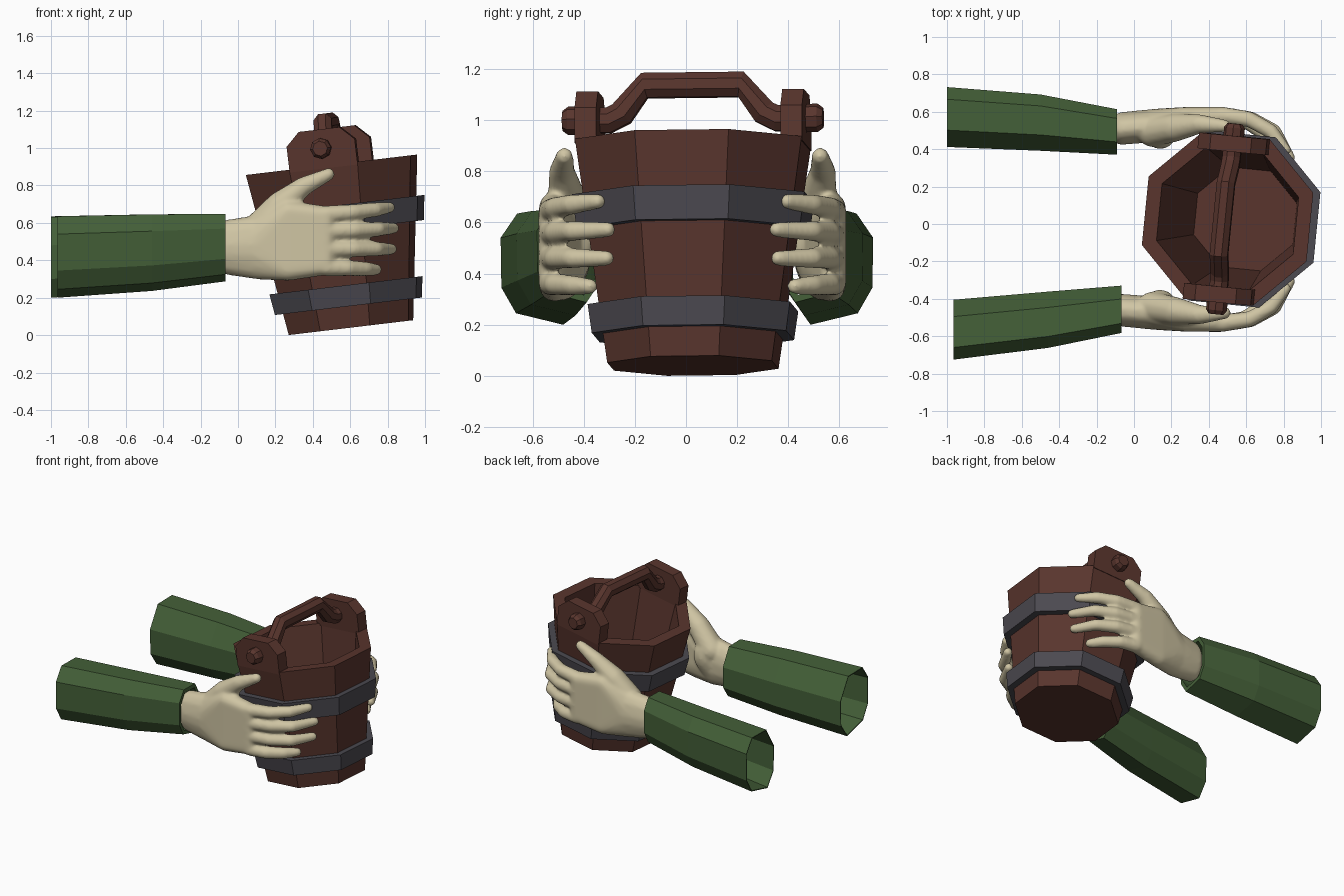
import bpy, bmesh, math
from mathutils import Matrix, Vector

if "Cube" in bpy.data.objects:
    bpy.data.objects.remove(bpy.data.objects["Cube"])

def material(name, rgb):
    m = bpy.data.materials.new(name)
    m.diffuse_color = (*rgb, 1)
    m.use_nodes = True
    m.node_tree.nodes["Principled BSDF"].inputs["Base Color"].default_value = m.diffuse_color
    return m

WOOD = material("brown wood", (0.098, 0.035, 0.026))
IRON = material("dark iron", (0.070, 0.066, 0.079))
CLOTH = material("green cloth", (0.058, 0.117, 0.040))
SKIN = material("pale skin", (0.63, 0.56, 0.37))

# Bucket frame: turned a little, then tipped back towards the arms
TILT = (Matrix.Translation((0.604, 0.027, 0.04)) @ Matrix.Rotation(math.radians(-6.8), 4, 'Y')
        @ Matrix.Rotation(math.radians(-5.7), 4, 'Z'))

def finish(name, bm, mat, matrix=None):
    bmesh.ops.recalc_face_normals(bm, faces=bm.faces)
    if matrix:
        bmesh.ops.transform(bm, matrix=matrix, verts=bm.verts)
    me = bpy.data.meshes.new(name)
    bm.to_mesh(me)
    bm.free()
    me.materials.append(mat)
    ob = bpy.data.objects.new(name, me)
    bpy.context.collection.objects.link(ob)
    return ob

def loft(name, rings, mat, wrap=False, matrix=None):
    """Skin a list of rings; cap the ends, or join last ring to first."""
    bm = bmesh.new()
    vs = [[bm.verts.new(p) for p in r] for r in rings]
    n = len(rings[0])
    pairs = list(zip(vs, vs[1:])) + ([(vs[-1], vs[0])] if wrap else [])
    for a, b in pairs:
        for i in range(n):
            j = (i + 1) % n
            bm.faces.new((a[i], a[j], b[j], b[i]))
    if not wrap:
        bm.faces.new(vs[0])
        bm.faces.new(vs[-1])
    return finish(name, bm, mat, matrix)

def octagon(r, z):
    return [(r * math.cos(a), r * math.sin(a), z)
            for a in (math.pi / 8 + k * math.pi / 4 for k in range(8))]

TOP = 0.877

def wall(z):
    return 0.350 + 0.132 * z / TOP

# Bucket body with hollow inside
loft("bucket_body", [octagon(wall(0), 0), octagon(wall(TOP), TOP),
                     octagon(0.40, TOP), octagon(0.29, 0.08)], WOOD, matrix=TILT)

# Iron hoops
for name, lo, hi in (("lower_hoop", 0.115, 0.228), ("upper_hoop", 0.525, 0.658)):
    loft(name, [octagon(wall(lo) + 0.046, lo), octagon(wall(hi) + 0.046, hi),
                octagon(wall(hi) - 0.02, hi), octagon(wall(lo) - 0.02, lo)],
         IRON, wrap=True, matrix=TILT)

# Ears rise flush from the staves; knobs pin the handle to them
EAR = [(-0.184, TOP - 0.015), (0.184, TOP - 0.015), (0.184, 1.0),
       (0.11, 1.072), (-0.11, 1.072), (-0.184, 1.0)]
for side, s in (("near", -1), ("far", 1)):
    loft(side + "_ear", [[(x, s * y, z) for x, z in EAR] for y in (0.362, 0.447)], WOOD, matrix=TILT)
    knob = [[(r * math.cos(k * math.pi / 4), s * y, 0.97 + r * math.sin(k * math.pi / 4)) for k in range(8)]
            for y, r in ((0.43, 0.056), (0.49, 0.056), (0.512, 0.04))]
    loft(side + "_handle_knob", knob, WOOD, matrix=TILT)

# Bent carrying handle
half = [(0.44, 0.97), (0.33, 0.97), (0.28, 0.995), (0.19, 1.105)]
path = [(-y, z) for y, z in half] + half[::-1]
rings = []
for i, (y, z) in enumerate(path):
    a, b = path[max(i - 1, 0)], path[min(i + 1, len(path) - 1)]
    t = Vector((b[0] - a[0], b[1] - a[1])).normalized()
    ring = []
    for k in range(8):
        ang = math.pi / 8 + k * math.pi / 4
        u, v = 0.052 * math.cos(ang), 0.054 * math.sin(ang)
        ring.append((u, y - t.y * v, z + t.x * v))
    rings.append(ring)
loft("handle", rings, WOOD, matrix=TILT)

# Sleeves: faceted tubes, open at the elbow and turned in at the wrist
SECTION = [(-0.095, 0.215), (-0.16, 0.12), (-0.157, -0.075), (-0.10, -0.175),
           (0.085, -0.22), (0.155, -0.12), (0.16, 0.06), (0.07, 0.212)]

def sleeve(name, side, stations):
    def ring(st, f):
        x, y, z, sy, sz = st
        return [(x, y - side * a * sy * f, z + b * sz * f) for a, b in SECTION]
    outer = [ring(s, 1) for s in stations]
    inner = [ring(s, f) for s, f in zip(stations, (0.97, 0.95, 0.84))]
    loft(name, outer + inner[::-1], CLOTH, wrap=True)

sleeve("near_sleeve", -1, [(-0.965, -0.565, 0.42, 1, 1), (-0.46, -0.512, 0.443, 0.94, 0.94),
                           (-0.067, -0.456, 0.47, 0.79, 0.83)])
sleeve("far_sleeve", 1, [(-1.0, 0.572, 0.42, 1, 1), (-0.50, 0.542, 0.443, 0.94, 0.94),
                         (-0.09, 0.492, 0.47, 0.76, 0.83)])

# Hands: each is a set of blobs hulled in groups, then fused and smoothed
def blob(c, r):
    pts = []
    for i in range(80):
        h = 1 - 2 * (i + 0.5) / 80
        a, q = i * 2.39996, math.sqrt(1 - h * h)
        pts.append(Vector((c[0] + r[0] * q * math.cos(a), c[1] + r[1] * q * math.sin(a), c[2] + r[2] * h)))
    return pts

def hull(target, blobs):
    bm = bmesh.new()
    for c, r in blobs:
        for p in blob(c, r):
            bm.verts.new(p)
    bmesh.ops.convex_hull(bm, input=bm.verts)
    bmesh.ops.delete(bm, geom=[v for v in bm.verts if not v.link_faces], context='VERTS')
    me = bpy.data.meshes.new("piece")
    bm.to_mesh(me)
    bm.free()
    target.from_mesh(me)
    bpy.data.meshes.remove(me)

# (tip x, tip y, base z, tip z)
FINGERS = [(0.83, -0.345, 0.645, 0.683), (0.852, -0.305, 0.555, 0.572),
           (0.84, -0.31, 0.46, 0.46), (0.76, -0.375, 0.362, 0.35)]

def hand(name, mirror):
    bm = bmesh.new()
    # wrist, heel, thumb pad and palm
    wrist = ((-0.07, -0.46, 0.47), (0.06, 0.088, 0.148))
    heel = ((0.1, -0.475, 0.47), (0.1, 0.09, 0.175))
    pad = ((0.14, -0.43, 0.52), (0.085, 0.08, 0.12))
    hull(bm, [wrist, heel])
    hull(bm, [heel, pad])
    hull(bm, [heel] + [((0.47, -0.525, z), (0.05, 0.052, 0.05)) for z in (0.64, 0.37)]
         + [((0.27, -0.515, z), (0.06, 0.06, 0.06)) for z in (0.66, 0.35)])
    # fingers curling round the bucket
    for tip, ty, z0, z1 in FINGERS:
        k = (tip - 0.47) / 0.37
        pts = [(0.47, -0.53), (0.47 + 0.15 * k, -0.51), (0.47 + 0.27 * k, -0.445), (tip - 0.02, ty)]
        joints = []
        for i, ((x, y), r) in enumerate(zip(pts, (0.048, 0.043, 0.040, 0.031))):
            joints.append(((x, y, z0 + (z1 - z0) * i / 3), (r, r, r)))
        for a, b in zip(joints, joints[1:]):
            hull(bm, [a, b])
    # thumb
    thumb = [((0.1, -0.445, 0.56), 0.085), ((0.22, -0.465, 0.69), 0.075),
             ((0.35, -0.485, 0.795), 0.052), ((0.485, -0.475, 0.86), 0.034)]
    thumb = [(c, (r, r, r)) for c, r in thumb]
    for a, b in zip(thumb, thumb[1:]):
        hull(bm, [a, b])
    hull(bm, [thumb[1], ((0.3, -0.51, 0.65), (0.06, 0.05, 0.06))])
    if mirror:
        for v in bm.verts:
            v.co.y = 0.05 - v.co.y
    ob = finish(name, bm, SKIN)
    rm = ob.modifiers.new("fuse", 'REMESH')
    rm.mode = 'VOXEL'
    rm.voxel_size = 0.011
    rm.use_smooth_shade = True
    sm = ob.modifiers.new("soften", 'SMOOTH')
    sm.factor = 0.5
    sm.iterations = 8

hand("near_hand", False)
hand("far_hand", True)
